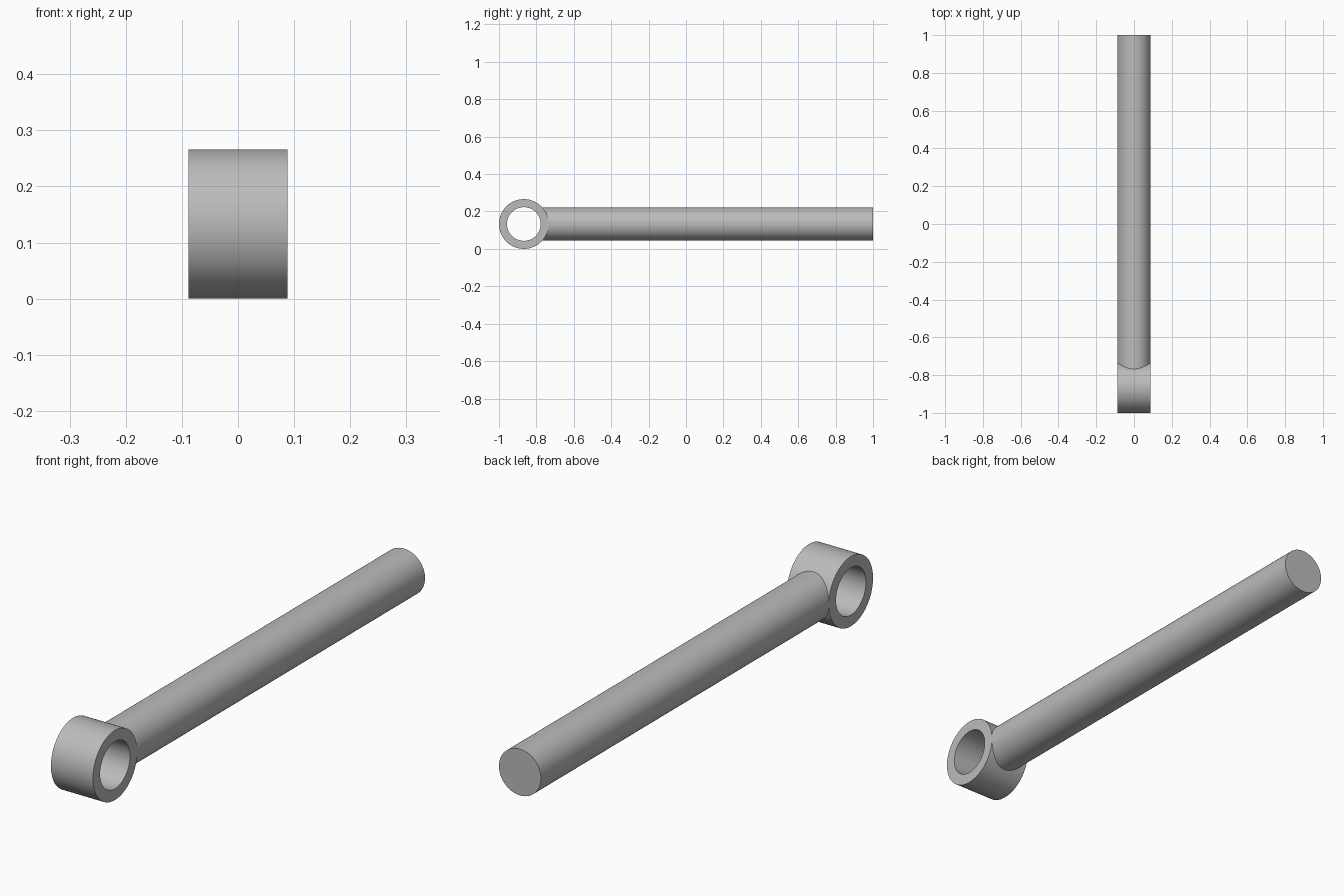
import bpy
import bmesh
import math
from mathutils import Matrix

cube = bpy.data.objects.get("Cube")
if cube:
    bpy.data.objects.remove(cube, do_unlink=True)

RING_R, HOLE_R, ROD_R = 0.133, 0.09, 0.0885
RING_Y = RING_R - 1
SIDES = 96

steel = bpy.data.materials.new("grey_steel")
steel.use_nodes = True
steel.diffuse_color = (0.5, 0.5, 0.5, 1)
steel.node_tree.nodes["Principled BSDF"].inputs["Base Color"].default_value = steel.diffuse_color


def add_part(name, bm):
    """Turn a bmesh into a smooth-shaded object with crisp rims."""
    bmesh.ops.recalc_face_normals(bm, faces=bm.faces)
    mesh = bpy.data.meshes.new(name)
    bm.to_mesh(mesh)
    bm.free()
    mesh.materials.append(steel)
    obj = bpy.data.objects.new(name, mesh)
    bpy.context.collection.objects.link(obj)
    bpy.ops.object.select_all(action="DESELECT")
    obj.select_set(True)
    bpy.context.view_layer.objects.active = obj
    bpy.ops.object.shade_smooth_by_angle(angle=math.radians(30))
    return obj


# Eye ring: a rectangular section spun about the x axis
bm = bmesh.new()
section = [bm.verts.new((x, RING_Y, RING_R + r)) for x, r in
           ((-ROD_R, HOLE_R), (ROD_R, HOLE_R), (ROD_R, RING_R), (-ROD_R, RING_R))]
edges = [bm.edges.new((section[i], section[(i + 1) % 4])) for i in range(4)]
bmesh.ops.spin(bm, geom=section + edges, cent=(0, RING_Y, RING_R), axis=(1, 0, 0),
               angle=math.tau, steps=SIDES, use_merge=True)
bmesh.ops.remove_doubles(bm, verts=bm.verts, dist=0.0001)
add_part("eye_ring", bm)

# Rod: its front end is buried inside the ring wall, clear of the hole
start = RING_Y + 0.5 * (HOLE_R + math.sqrt(RING_R ** 2 - ROD_R ** 2))
bm = bmesh.new()
bmesh.ops.create_cone(bm, cap_ends=True, segments=SIDES, radius1=ROD_R, radius2=ROD_R,
                      depth=1 - start,
                      matrix=Matrix.Translation((0, (1 + start) / 2, RING_R))
                      @ Matrix.Rotation(math.pi / 2, 4, "X"))
add_part("rod", bm)
